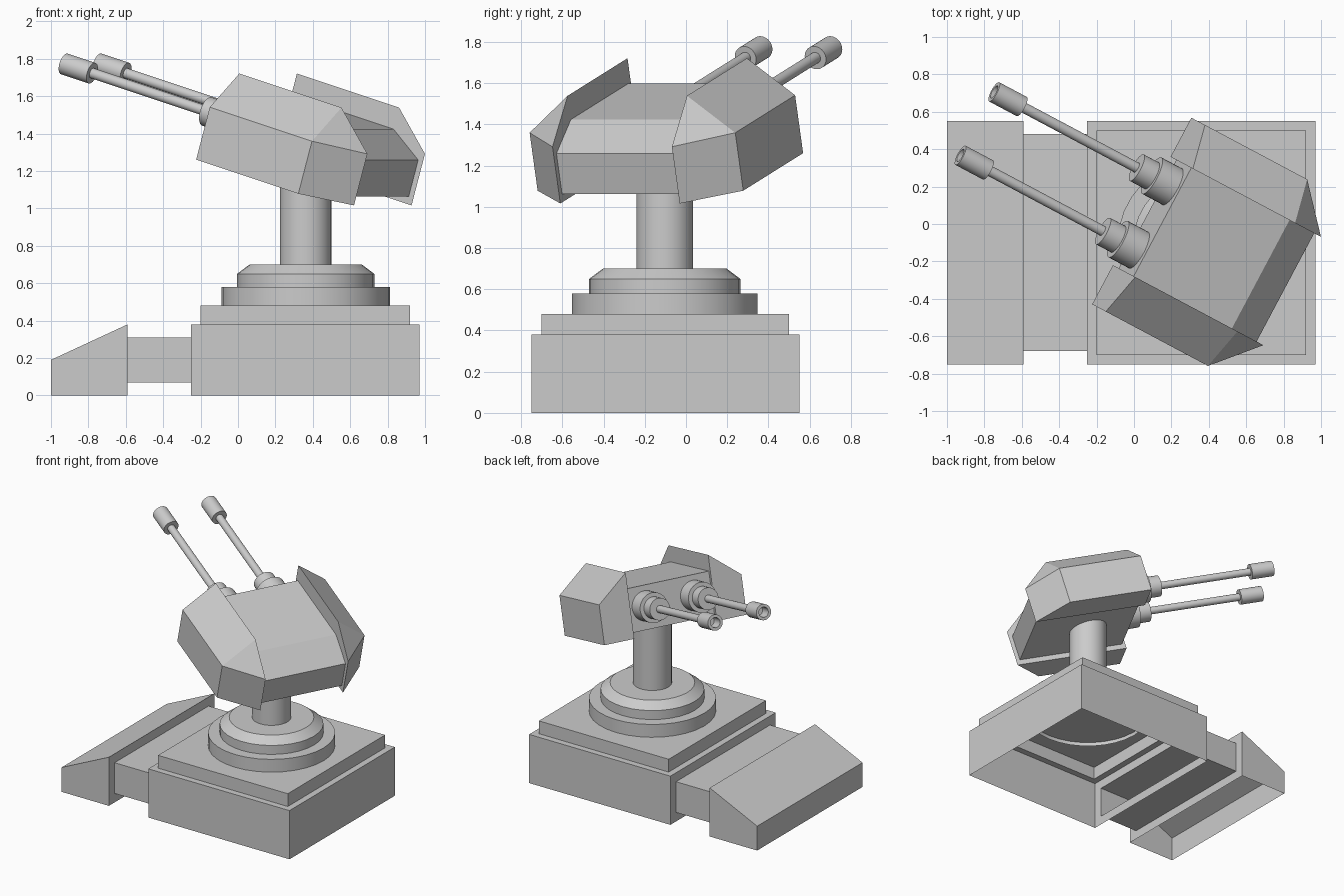
import bpy, bmesh
from math import radians, sin, cos, pi
from mathutils import Matrix

if "Cube" in bpy.data.objects:
    bpy.data.objects.remove(bpy.data.objects["Cube"])

SEG = 32
# turret frame: local x = sideways, y = along the barrels, z = up
TURRET = (Matrix.Translation((0.36, -0.10, 1.30))
          @ Matrix.Rotation(radians(62), 4, 'Z')
          @ Matrix.Rotation(radians(16.4), 4, 'X'))


def finish(bm, name, matrix=Matrix(), smooth=False, mirror=False):
    bmesh.ops.recalc_face_normals(bm, faces=bm.faces)
    mesh = bpy.data.meshes.new(name)
    bm.to_mesh(mesh)
    bm.free()
    ob = bpy.data.objects.new(name, mesh)
    bpy.context.collection.objects.link(ob)
    ob.matrix_world = matrix
    if mirror:
        ob.modifiers.new("Mirror", 'MIRROR').use_mirror_merge = False
    if smooth:
        bpy.ops.object.select_all(action='DESELECT')
        ob.select_set(True)
        bpy.context.view_layer.objects.active = ob
        bpy.ops.object.shade_smooth_by_angle(angle=radians(30))
    return ob


def bridge(bm, a, b):
    n = len(a)
    for i in range(n):
        j = (i + 1) % n
        bm.faces.new((a[i], a[j], b[j], b[i]))


def lathe(name, profile, pre=Matrix(), matrix=Matrix(), mirror=False,
          cap_start=True):
    """Revolve (radius, height) points around z and cap the ends."""
    bm = bmesh.new()
    rings = [[bm.verts.new((r * cos(2 * pi * i / SEG), r * sin(2 * pi * i / SEG), z))
              for i in range(SEG)] for r, z in profile]
    for a, b in zip(rings, rings[1:]):
        bridge(bm, a, b)
    if cap_start:
        bm.faces.new(rings[0])
    bm.faces.new(rings[-1])
    bm.transform(pre)
    return finish(bm, name, matrix, True, mirror)


# Hollow base: rectangular sections along x, open underneath
bm = bmesh.new()
sections = [(0.97, 0, 0.38, 0), (-0.25, 0, 0.38, 0), (-0.25, 0.07, 0.31, 0.07),
            (-0.59, 0.07, 0.31, 0.07), (-0.59, 0, 0.38, 0), (-1.0, 0, 0.19, 0)]
loops = []
for x, z0, z1, inset in sections:
    y0, y1 = -0.75 + inset, 0.55 - inset
    loops.append([bm.verts.new((x, y, z))
                  for y, z in ((y0, z0), (y1, z0), (y1, z1), (y0, z1))])
for a, b in zip(loops, loops[1:]):
    bridge(bm, a, b)
bm.faces.new(loops[0])
bm.faces.new(loops[-1])
bmesh.ops.recalc_face_normals(bm, faces=bm.faces)

# Raised step on the base top
top = [f for f in bm.faces if all(abs(v.co.z - 0.38) < 1e-4 and v.co.x > -0.3
                                  for v in f.verts)]
bmesh.ops.inset_region(bm, faces=top, thickness=0.07)
bmesh.ops.inset_individual(bm, faces=top, thickness=0.0, depth=0.10)
floor = [f for f in bm.faces if all(v.co.z < 1e-4 for v in f.verts)]
bmesh.ops.delete(bm, geom=floor, context='FACES')
finish(bm, "base")

# Turntable and column
centre = Matrix.Translation((0.362, -0.103, 0))
lathe("turntable", [(0.45, 0.45), (0.45, 0.58), (0.367, 0.58), (0.367, 0.65),
                    (0.30, 0.70)], matrix=centre, cap_start=False)
lathe("column", [(0.138, 0.69), (0.138, 1.24)], matrix=centre)

# Turret body: side profile (along, up) pushed out sideways
bm = bmesh.new()
profile = [(0.31, -0.10), (0.31, 0.22), (-0.31, 0.22), (-0.50, 0.104), (-0.50, -0.10)]
ends = [[bm.verts.new((s, a, u)) for a, u in profile] for s in (-0.33, 0.33)]
bridge(bm, *ends)
for end in ends:
    bm.faces.new(end)
finish(bm, "turret_body", TURRET)

# Bevelled armour pods on both sides
bm = bmesh.new()
inner = [(0.335, -0.14), (0.335, 0.34), (-0.31, 0.34), (-0.53, 0.147), (-0.53, -0.14)]
outer = [(0.335, -0.14), (0.335, 0.153), (-0.31, 0.153), (-0.31, -0.14)]
for s, pts in ((0.328, inner), (0.565, outer)):
    for a, u in pts:
        bm.verts.new((s, a, u))
bmesh.ops.convex_hull(bm, input=bm.verts)
bmesh.ops.dissolve_limit(bm, angle_limit=radians(1), verts=bm.verts, edges=bm.edges)
finish(bm, "armour_pods", TURRET, mirror=True)

# Twin guns: collars, barrel and bored muzzle
gun = Matrix.Translation((0.192, 0, 0.07)) @ Matrix.Rotation(radians(-90), 4, 'X')
lathe("gun_collars", [(0.11, 0.28), (0.11, 0.44), (0.08, 0.44), (0.08, 0.535)],
      gun, TURRET, True)
lathe("gun_barrels", [(0.028, 0.50), (0.028, 1.28)], gun, TURRET, True)
lathe("gun_muzzles", [(0.058, 1.26), (0.058, 1.435), (0.037, 1.435), (0.037, 1.34)],
      gun, TURRET, True)
